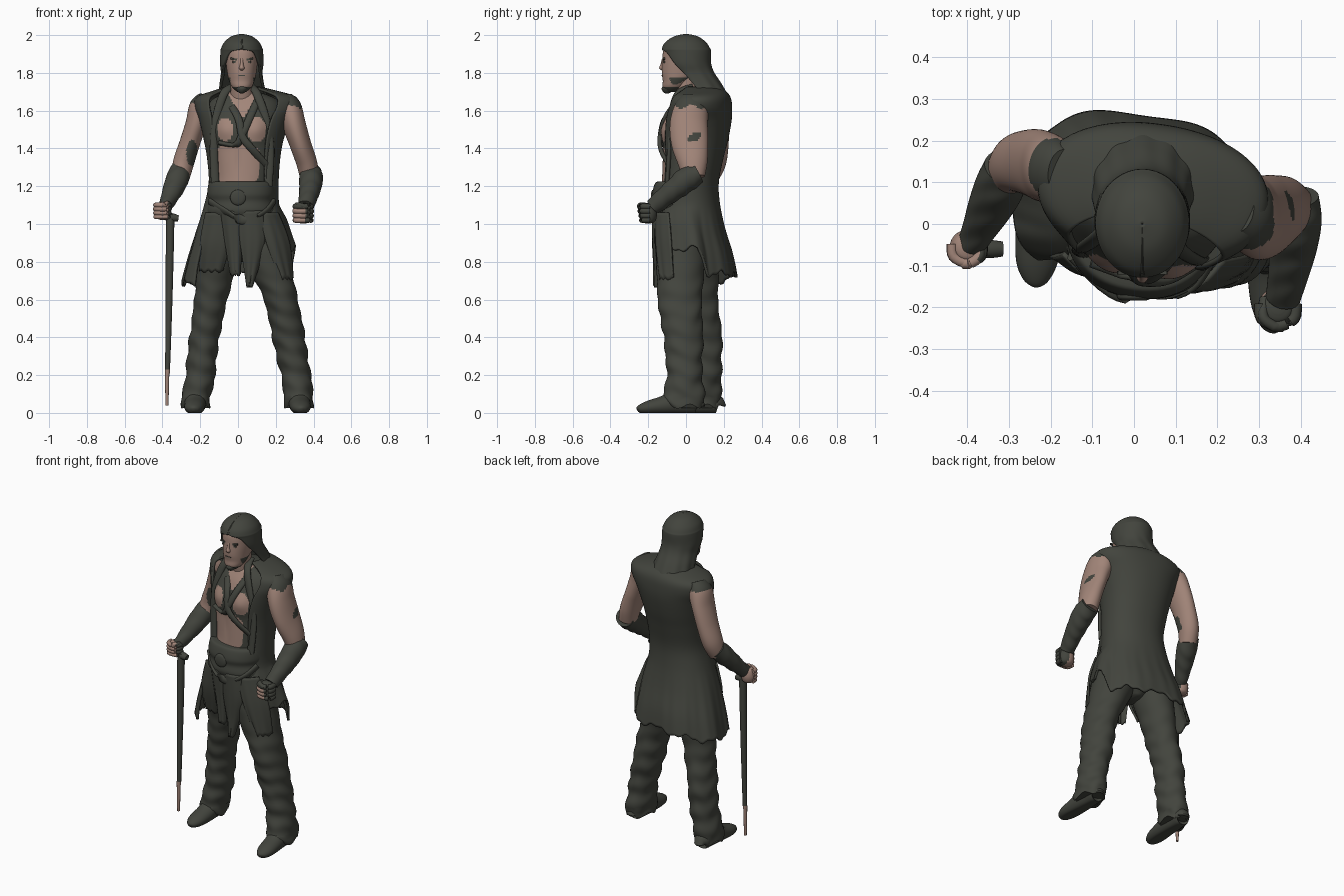
import bpy, bmesh, math
from mathutils import Vector
from math import sin, cos, pi, radians, exp


def material(name, rgb):
    m = bpy.data.materials.new(name)
    m.diffuse_color = (*rgb, 1)
    return m


DARK = material("dark_grey_cloth", (0.055, 0.058, 0.047))
SKIN = material("skin", (0.36, 0.235, 0.19))


def build(name, rows, closed, mats, rule=None, thick=0.0):
    bm = bmesh.new()
    g = [[bm.verts.new(v) for v in r] for r in rows]
    n = len(g[0])
    for r0, r1 in zip(g, g[1:]):
        for k in range(n if closed else n - 1):
            j = (k + 1) % n
            bm.faces.new((r0[k], r0[j], r1[j], r1[k]))
    if closed:
        bm.faces.new(g[0])
        bm.faces.new(g[-1])
    bmesh.ops.recalc_face_normals(bm, faces=bm.faces[:])
    if rule:
        for f in bm.faces:
            f.material_index = rule(f.calc_center_median())
    me = bpy.data.meshes.new(name)
    bm.to_mesh(me)
    bm.free()
    for m in mats:
        me.materials.append(m)
    ob = bpy.data.objects.new(name, me)
    bpy.context.collection.objects.link(ob)
    if thick:
        md = ob.modifiers.new("thickness", 'SOLIDIFY')
        md.thickness, md.offset = thick, 0
    return ob


def spline(pts, s):
    out = []
    for i in range(len(pts) - 1):
        a, b, c, d = pts[max(i - 1, 0)], pts[i], pts[i + 1], pts[min(i + 2, len(pts) - 1)]
        for j in range(s):
            t = j / s
            out.append([q + .5 * t * (r - p + t * (2 * p - 5 * q + 4 * r - w + t * (3 * (q - r) + w - p)))
                        for p, q, r, w in zip(a, b, c, d)])
    return out + [list(pts[-1])]


# rings are (x, y, z, rx, ry[, half-angle of the front opening in degrees])
def loft(name, pts, mats, n=40, s=5, p=2.0, flat=True, rot=0.0, rule=None, warp=None, thick=0.0):
    P, opened, rows = spline(pts, s), len(pts[0]) > 5, []
    for i, q in enumerate(P):
        if flat:
            A, B = Vector((cos(rot), sin(rot), 0)), Vector((-sin(rot), cos(rot), 0))
        else:
            T = (Vector(P[min(i + 1, len(P) - 1)][:3]) - Vector(P[max(i - 1, 0)][:3])).normalized()
            A = Vector((1, 0, 0)) if abs(T.x) < .9 else Vector((0, 1, 0))
            A = (A - T * A.dot(T)).normalized()
            B = T.cross(A)
        gap = radians(max(q[5], -3)) if opened else 0
        row = []
        for k in range(n + 1 if opened else n):
            a = -pi / 2 + gap + (2 * pi - 2 * gap) * k / n
            ca, sa = cos(a), sin(a)
            v = Vector(q[:3]) + A * (q[3] * math.copysign(abs(ca) ** (2 / p), ca)) \
                + B * (q[4] * math.copysign(abs(sa) ** (2 / p), sa))
            row.append(warp(v, a) if warp else v)
        rows.append(row)
    return build(name, rows, not opened, mats, rule, thick)


# hanging cloth from rows (x left, x right, z, y left, y right)
def cloth(name, rows, bulge=.02, n=16):
    P, g = spline(rows, 6), []
    for i, (x0, x1, z, y0, y1) in enumerate(P):
        t = i / (len(P) - 1)
        g.append([Vector((x0 + (x1 - x0) * k / n,
                          y0 + (y1 - y0) * k / n - bulge * sin(pi * k / n) + .004 * t * sin(k * .9),
                          z + .007 * t * sin(k * 1.3))) for k in range(n + 1)])
    return build(name, g, False, [DARK], thick=.012)


def plate(name, c, size, tilt=0.0):
    x, y, z = (s / 2 for s in size)
    rows = [[Vector((c[0] + a * cos(tilt) - b * sin(tilt), c[1] + h, c[2] + a * sin(tilt) + b * cos(tilt)))
             for a, b in ((-x, -z), (x, -z), (x, z), (-x, z))] for h in (-y, y)]
    return build(name, rows, True, [DARK])


TW = radians(-8)   # body is turned a little

# torso with bare chest and belly patches
def bare(c):
    if c.y > 0.03:
        return 0
    x, z = c.x, c.z
    throat = z > 1.57 and abs(x - .025) < .012 + (z - 1.57) * .55
    pecs = ((x + .068) / .042) ** 2 + ((z - 1.5) / .062) ** 2 < 1 or ((x - .1) / .05) ** 2 + ((z - 1.5) / .068) ** 2 < 1
    belly = (abs(x) / .115) ** 4 + (abs(z - 1.32) / .11) ** 4 < 1 and z < 1.44 - .55 * max(0, x - .03)
    return 1 if throat or pecs or belly else 0

def muscles(v, a):
    if v.y < 0:
        for px in (-.07, .1):
            v.y -= .018 * exp(-((v.x - px) / .06) ** 2 - ((v.z - 1.5) / .06) ** 2)
        v.y += .006 * exp(-(v.x / .015) ** 2 - ((v.z - 1.33) / .08) ** 2)
    return v

loft("torso", [(.02, .01, 1.0, .16, .14), (.02, .01, 1.15, .155, .14), (.03, .01, 1.25, .155, .135),
               (.03, .03, 1.38, .175, .15), (.03, .045, 1.5, .195, .16), (.035, .065, 1.6, .2, .15),
               (.035, .07, 1.66, .17, .12), (.03, .06, 1.7, .08, .08)],
     [DARK, SKIN], n=120, s=11, p=2.2, rot=TW, rule=bare, warp=muscles)
loft("neck", [(.025, .04, 1.6, .075, .075), (.02, .01, 1.7, .06, .065), (.02, 0, 1.78, .06, .065)], [SKIN])

# long sleeveless coat, ragged hem
def hang(v, a):
    if v.z < 1.1:
        t = (1.1 - v.z) / .42
        d = math.degrees(a)
        s = min(max((d - 12) / 16, 0), 1)
        hem = .87 + (.735 - .87) * s - .05 * min(max((d - 110) / 60, 0), 1) + .014 * sin(9 * a) + .007 * sin(23 * a)
        v.z = 1.1 - t * (1.1 - hem)
        k = 1 + .025 * t * sin(7 * a)
        v.x, v.y = v.x * k, .03 + (v.y - .03) * k
    return v

loft("coat", [(.025, .07, 1.72, .09, .09, 55), (.038, .078, 1.698, .17, .125, 50), (.045, .075, 1.668, .258, .15, 42),
              (.045, .07, 1.62, .268, .163, 40), (.037, .058, 1.55, .235, .174, 40), (.03, .045, 1.45, .205, .17, 41),
              (.03, .035, 1.35, .187, .155, 42), (.03, .02, 1.22, .178, .145, 44), (.02, .02, 1.1, .192, .152, 45),
              (.015, .025, .95, .235, .175, 45), (.005, .04, .8, .27, .2, 44), (0, .05, .68, .295, .21, 42)],
     [DARK], n=110, s=5, p=2.2, rot=TW, warp=hang, thick=.014)

# lapels and chest straps
for name, pts in {
    "lapel_left": [(.07, .03, 1.73), (.1, -.05, 1.69), (.145, -.085, 1.56), (.17, -.088, 1.4), (.16, -.1, 1.2)],
    "lapel_right": [(-.03, .03, 1.73), (-.075, -.02, 1.69), (-.115, -.052, 1.56), (-.128, -.062, 1.4), (-.12, -.07, 1.2)],
    "chest_strap": [(-.03, -.06, 1.62), (.005, -.118, 1.55), (.025, -.138, 1.46), (.08, -.132, 1.39), (.15, -.09, 1.31)],
    "chest_cord": [(.1, -.05, 1.65), (.065, -.107, 1.57), (.025, -.134, 1.48), (-.01, -.118, 1.42), (-.1, -.085, 1.43)],
}.items():
    w = .022 if "lapel" in name else .02
    loft(name, [(*q, w, .012) for q in pts], [DARK], n=16, flat=False)

# sash and buckle
loft("sash", [(.02, -.005, 1.225, .155, .14), (.02, -.008, 1.215, .175, .155), (.02, -.01, 1.16, .182, .168),
              (.02, -.01, 1.12, .176, .162), (.02, -.01, 1.07, .188, .168), (.02, -.005, 1.02, .18, .15)],
     [DARK], n=64, p=2.2, rot=TW)
loft("buckle", [(0, -.165, 1.14, .042, .042), (0, -.178, 1.14, .04, .04), (0, -.184, 1.14, .028, .028)],
     [DARK], n=28, flat=False)
loft("sash_knot_band", [(-.15, -.075, 1.12, .012, .02), (-.06, -.155, 1.06, .012, .025), (.04, -.168, 1.02, .012, .025),
                        (.14, -.145, 1.06, .012, .022), (.19, -.075, 1.12, .012, .02)], [DARK], n=16, flat=False)

# ragged hanging cloths
cloth("front_tail_left", [(0, .13, 1.07, -.155, -.155), (.01, .14, .92, -.155, -.155),
                          (.03, .11, .78, -.15, -.145), (.045, .075, .67, -.148, -.145)])
cloth("front_tail_right", [(-.09, .02, 1.07, -.135, -.155), (-.07, .02, .92, -.13, -.145), (-.04, .01, .73, -.125, -.135)])
cloth("hip_cloth_right", [(-.17, -.04, 1.06, -.07, -.14), (-.2, -.04, .9, -.075, -.12), (-.205, -.08, .75, -.04, -.08)])
cloth("hip_cloth_left", [(.11, .21, 1.06, -.155, -.09), (.15, .27, .9, -.16, -.08), (.22, .29, .71, -.135, -.07)])

# trousers with uneven creases
def crease(v, a):
    k = min(1, max(.15, (.8 - v.z) / .3))
    d = k * (.0042 * sin(58 * v.z + 1.8 * sin(a + 3 * v.z) + .8 * sin(3 * a)) + .0035 * sin(33 * v.z + 2 * cos(2 * a)) * sin(a + 9 * v.z))
    v.x += cos(a) * d
    v.y += sin(a) * d
    if v.z < .08:
        v.z += .012 * sin(5 * a)
    return v

loft("trouser_leg_left", [(.1, -.005, 1.08, .11, .14), (.135, -.025, .87, .125, .135), (.18, -.03, .73, .108, .125),
                          (.228, -.033, .6, .09, .117), (.268, -.015, .4, .087, .105), (.306, -.008, .2, .079, .094),
                          (.322, -.014, .08, .078, .115), (.323, -.012, .035, .076, .105)], [DARK], s=12, warp=crease)
loft("trouser_leg_right", [(-.06, .025, 1.08, .11, .13), (-.1, .035, .87, .115, .13), (-.122, .055, .73, .1, .118),
                           (-.143, .065, .6, .088, .105), (-.178, .09, .4, .079, .1), (-.2, .094, .2, .078, .095),
                           (-.222, .085, .08, .077, .1), (-.224, .085, .035, .074, .093)], [DARK], s=12, warp=crease)
loft("trouser_seat", [(.02, .01, 1.08, .17, .14), (.02, .01, .95, .17, .14), (.02, .01, .86, .11, .12),
                      (.02, .01, .8, .03, .07)], [DARK], p=2.3, rot=TW)

# shoes, flat underneath
def floor(v, a):
    v.z = max(v.z, 0)
    return v

for side, x, y, m in (("left", .325, 0, 1), ("right", -.225, .11, -1)):
    loft("shoe_" + side, [(x, y + .065, .04, .03, .03), (x, y + .055, .045, .048, .05), (x, y - .03, .06, .056, .07),
                          (x + m * .003, y - .12, .04, .056, .05), (x + m * .008, y - .2, .028, .05, .036),
                          (x + m * .01, y - .245, .02, .03, .022), (x + m * .011, y - .258, .015, .008, .01)],
         [DARK], n=28, flat=False, warp=floor)

# arms: dark under the coat shoulder, a small dark patch on each
def left_arm(c):
    patch = c.x > .33 and ((c.y - .045) / .035) ** 2 + ((c.z - 1.46 - .3 * (c.y - .045)) / .022) ** 2 < 1
    return 0 if patch or c.z > 1.622 + .012 * sin(60 * c.y) else 1

def right_arm(c):
    patch = c.y < .15 and ((c.x + .243) / .03) ** 2 + ((c.z - 1.375) / .07) ** 2 < 1
    return 0 if patch or c.z > 1.64 else 1

loft("upper_arm_left", [(.25, .04, 1.67, .04, .06), (.268, .03, 1.62, .066, .088), (.295, .015, 1.53, .063, .1),
                        (.328, .02, 1.43, .057, .098), (.362, .035, 1.33, .055, .08), (.38, .04, 1.25, .052, .06)],
     [DARK, SKIN], n=64, s=9, flat=False, rule=left_arm)
loft("upper_arm_right", [(-.17, .12, 1.67, .04, .06), (-.193, .13, 1.62, .064, .08), (-.222, .14, 1.53, .056, .086),
                         (-.255, .148, 1.43, .054, .078), (-.287, .145, 1.33, .056, .068), (-.305, .12, 1.25, .05, .055)],
     [DARK, SKIN], n=48, s=9, flat=False, rule=right_arm)

def wrapped(v, a):
    v.z += .0025 * sin(110 * v.y + a)
    return v

loft("forearm_wrap_left", [(.385, .065, 1.27, .058, .056), (.387, .01, 1.24, .063, .066), (.382, -.05, 1.192, .058, .06),
                           (.372, -.11, 1.145, .05, .052), (.358, -.175, 1.09, .042, .045)],
     [DARK], flat=False, s=8, warp=wrapped)
loft("forearm_wrap_right", [(-.305, .135, 1.285, .055, .055), (-.322, .09, 1.235, .06, .058), (-.345, .04, 1.18, .054, .05),
                            (-.37, -.01, 1.125, .042, .042), (-.39, -.05, 1.085, .034, .036)],
     [DARK], flat=False, s=8, warp=wrapped)

# fists, partly covered by the wraps
for side, m, (x, y, z), k in (("left", 1, (.345, -.2, 1.055), 1.1), ("right", -1, (-.4, -.055, 1.068), .95)):
    hand = (lambda c: 1 if c.x < .358 and c.z < 1.085 else 0) if m > 0 else (lambda c: 1 if c.x < -.372 else 0)
    loft("palm_" + side, [(x, y, z + .05 * k, .015, .015), (x, y, z + .04 * k, .034 * k, .034 * k),
                          (x, y, z, .044 * k, .043 * k), (x, y, z - .036 * k, .036 * k, .034 * k),
                          (x, y, z - .048 * k, .012, .012)], [DARK, SKIN], n=28, rule=hand)
    for i in range(4):
        h = z + (.034 - .022 * i) * k
        r = (.0145 - .001 * abs(i - 1)) * k
        loft("finger_%s_%d" % (side, i + 1), [(x + m * a * k, y + b * k, h, r, r) for a, b in
             ((.038, .008), (.034, -.024), (0, -.04 + .003 * i), (-.034, -.024), (-.038, .008))],
             [DARK, SKIN], n=14, s=4, flat=False, rule=hand)
    loft("thumb_" + side, [(x + m * a * k, y + b * k, z + c * k, .013, .013) for a, b, c in
         ((-.028, .02, .03), (-.032, -.02, .042), (-.01, -.04, .04), (.01, -.042, .032))],
         [DARK, SKIN], n=12, flat=False, rule=hand)

# walking cane with pale tip
loft("cane", [(-.358, -.06, 1.05, .02, .02), (-.36, -.06, .95, .022, .022), (-.365, -.06, .6, .018, .018),
              (-.373, -.06, .23, .013, .013), (-.375, -.06, .22, .012, .012), (-.376, -.06, .04, .008, .008)],
     [DARK, SKIN], n=20, rule=lambda c: 1 if c.z < .225 else 0)
loft("cane_handle", [(-.43, -.06, 1.05, .012, .014), (-.4, -.06, 1.045, .02, .02), (-.35, -.06, 1.035, .022, .022),
                     (-.315, -.06, 1.03, .018, .016)], [DARK], n=20, flat=False)

# head
def beard(c):
    return 0 if c.z < 1.725 or (c.z < 1.775 and abs(c.x - .02) > .06) else 1

loft("head", [(.02, -.075, 1.7, .025, .03), (.02, -.066, 1.725, .052, .057), (.02, -.047, 1.76, .068, .076),
              (.02, -.028, 1.8, .077, .1), (.02, -.02, 1.86, .084, .106), (.02, -.015, 1.92, .084, .104),
              (.02, -.01, 1.96, .065, .08), (.02, -.01, 1.98, .03, .04)],
     [DARK, SKIN], n=64, s=9, p=2.1, rule=beard)
loft("nose", [(.02, -.117, 1.875, .009, .01), (.02, -.119, 1.845, .01, .016), (.02, -.122, 1.825, .015, .02),
              (.02, -.116, 1.812, .01, .012)], [SKIN], n=20)
loft("chin_beard", [(.02, -.085, 1.738, .028, .03), (.02, -.095, 1.718, .032, .034), (.02, -.1, 1.698, .018, .02),
                    (.02, -.1, 1.69, .006, .006)], [DARK], n=24)
for m in (-1, 1):
    side = "left" if m > 0 else "right"
    plate("brow_" + side, (.02 + m * .036, -.117, 1.872), (.048, .009, .01), m * .18)
    plate("eye_" + side, (.02 + m * .034, -.115, 1.858), (.028, .008, .01))
plate("mouth", (.02, -.124, 1.787), (.034, .009, .005))

# long swept-back hair
loft("hair", [(.02, .0, 2.0, .001, .001, -2), (.02, .0, 1.987, .052, .06, -2), (.02, -.002, 1.957, .088, .103, -2),
              (.02, .0, 1.927, .103, .121, -2), (.02, .003, 1.912, .106, .122, 32), (.02, .01, 1.85, .108, .116, 55),
              (.02, .03, 1.8, .103, .112, 70), (.02, .065, 1.74, .11, .115, 78), (.025, .095, 1.68, .118, .118, 86),
              (.03, .115, 1.62, .1, .115, 95), (.03, .13, 1.57, .07, .1, 105)],
     [DARK], n=72, s=6, thick=.014,
     warp=lambda v, a: v + Vector((cos(a), sin(a), 0)) * .0025 * sin(11 * a + 9 * v.z) * min(1, max(0, (1.88 - v.z) * 5)))

# smooth shading with sharp edges kept
for ob in bpy.context.collection.objects:
    ob.select_set(True)
    bpy.context.view_layer.objects.active = ob
bpy.ops.object.shade_smooth_by_angle(angle=radians(50))
